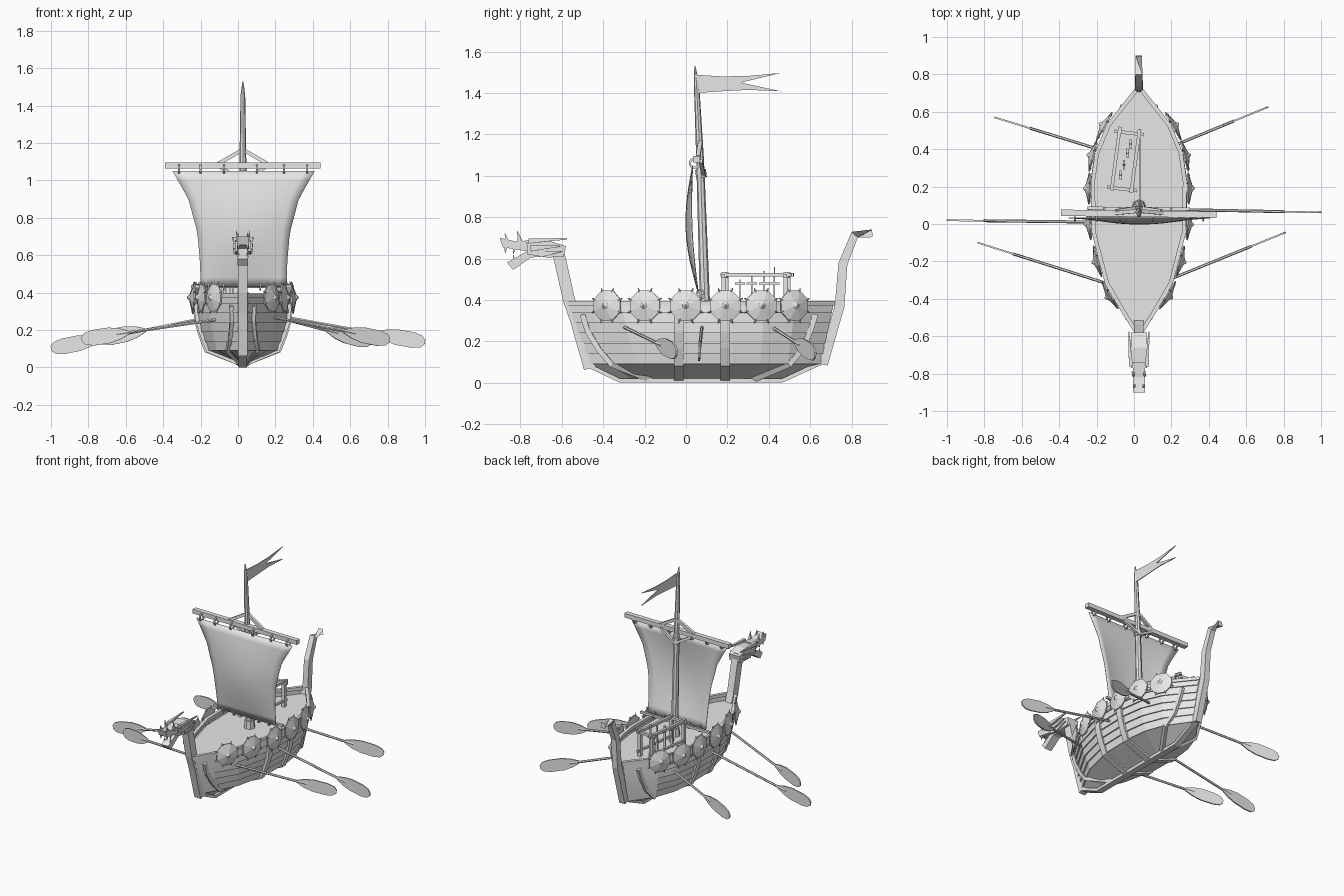
import bpy, bmesh, math
from mathutils import Vector, Matrix

if "Cube" in bpy.data.objects:
    bpy.data.objects.remove(bpy.data.objects["Cube"])

CX = 0.026                      # ship centreline
X, Y, Z = Vector((1, 0, 0)), Vector((0, 1, 0)), Vector((0, 0, 1))
grey = bpy.data.materials.new("plain_grey")
grey.diffuse_color = (0.8, 0.8, 0.8, 1)
grey.use_nodes = True
grey.node_tree.nodes["Principled BSDF"].inputs["Base Color"].default_value = grey.diffuse_color


def finish(name, bm, smooth=False):
    bmesh.ops.recalc_face_normals(bm, faces=bm.faces)
    me = bpy.data.meshes.new(name)
    bm.to_mesh(me)
    bm.free()
    me.materials.append(grey)
    ob = bpy.data.objects.new(name, me)
    bpy.context.collection.objects.link(ob)
    if smooth:
        for p in me.polygons:
            p.use_smooth = True
    return ob


def sweep(name, pts, w, h, up=Z, taper=1.0, sides=4):
    """Bar with a rectangular or round section along a path."""
    pts = [Vector(p) for p in pts]
    if sides == 4:
        sec = [(.5, .5), (-.5, .5), (-.5, -.5), (.5, -.5)]
    else:
        sec = [(.5 * math.cos(a), .5 * math.sin(a)) for a in
               [2 * math.pi * i / sides for i in range(sides)]]
    bm, rings, last = bmesh.new(), [], len(pts) - 1
    for i, p in enumerate(pts):
        t = (pts[min(i + 1, last)] - pts[max(i - 1, 0)]).normalized()
        s = t.cross(up).normalized()
        n = s.cross(t)
        k = 1 + (taper - 1) * i / last
        rings.append([bm.verts.new(p + s * (a * w * k) + n * (b * h * k)) for a, b in sec])
    m = len(sec)
    for r, q in zip(rings, rings[1:]):
        for i in range(m):
            bm.faces.new((r[i], r[(i + 1) % m], q[(i + 1) % m], q[i]))
    bm.faces.new(rings[0])
    bm.faces.new(rings[-1])
    return finish(name, bm)


def plate(name, pts, origin, u, v, thick):
    """Flat outline in the u, v plane given a thickness."""
    n = u.cross(v).normalized() * thick / 2
    bm = bmesh.new()
    a, b = [[bm.verts.new(origin + u * p + v * q + n * s) for p, q in pts] for s in (1, -1)]
    bm.faces.new(a)
    bm.faces.new(b[::-1])
    for i in range(len(pts)):
        j = (i + 1) % len(pts)
        bm.faces.new((a[i], a[j], b[j], b[i]))
    return finish(name, bm)


def side_plate(name, pts, width, x=CX):
    return plate(name, pts, Vector((x, 0, 0)), Y, Z, width)


def ring(name, loc, radius=0.022, tube=0.005):
    pts = [Vector(loc) + Vector((0, math.cos(a), math.sin(a))) * radius
           for a in [i * math.pi / 5 for i in range(11)]]
    return sweep(name, pts, tube * 2, tube * 2, X)


def interp(table, x):
    if x <= table[0][0]:
        return table[0][1]
    for (a, p), (b, q) in zip(table, table[1:]):
        if x <= b:
            return p + (q - p) * (x - a) / (b - a)
    return table[-1][1]


# Hull shape: plan outline, fullness by height, bow and stern ends by height
PLAN = [(0, .02), (.08, .085), (.2, .175), (.41, .245), (.62, .25), (.74, .228), (.857, .165), (1, .02)]
FULL = [(.015, 0), (.09, .76), (.17, .88), (.25, .97), (.32, 1), (.39, 1)]
BOW = [(.015, -.32), (.09, -.465), (.39, -.575)]
STERN = [(.015, .47), (.09, .65), (.39, .715)]


def half(y, z):
    b, s = interp(BOW, z), interp(STERN, z)
    return interp(PLAN, (y - b) / (s - b)) * interp(FULL, z)


def outline(z, off=0.0):
    b, s = interp(BOW, z), interp(STERN, z)
    f = interp(FULL, z)
    one = [(h * f + off, b + (s - b) * t) for t, h in PLAN]
    return ([Vector((CX + h, y, z)) for h, y in one],
            [Vector((CX - h, y, z)) for h, y in one])


# Lapped plank hull
bm = bmesh.new()
levels = [(.015, 0), (.09, .0)]
zs = [.09, .14, .19, .24, .29, .34, .39]
for lo, hi in zip(zs, zs[1:]):
    levels += [(lo, .009), (hi, 0)]
loops = []
for z, off in levels:
    r, l = outline(z, off)
    loops.append([bm.verts.new(p) for p in r + l[::-1]])
for a, b in zip(loops, loops[1:]):
    for i in range(len(a)):
        j = (i + 1) % len(a)
        bm.faces.new((a[i], a[j], b[j], b[i]))
bmesh.ops.remove_doubles(bm, verts=bm.verts, dist=0.0005)
finish("hull_planks", bm)

# Deck and gunwale
bm = bmesh.new()
r, l = outline(.345, -.003)
bm.faces.new([bm.verts.new(p) for p in r + l[::-1]])
deck = finish("deck", bm)
if deck.data.polygons[0].normal.z < 0:
    deck.data.flip_normals()
for side in outline(.385, -.004):
    sweep("gunwale", side, .022, .022)

# Ribs wrapped around the hull, upright amidships and raked at the ends
RIBS = [[(-.035, z) for z in (.35, .25, .17, .09, .015)],
        [(.19, z) for z in (.35, .25, .17, .09, .015)],
        [(-.5, .33), (-.475, .25), (-.42, .16), (-.36, .09), (-.17, .015)],
        [(.625, .33), (.6, .25), (.56, .16), (.5, .09), (.32, .015)]]
for path in RIBS:
    for sg in (1, -1):
        pts = [(CX + sg * (half(y, z) + .008), y, z) for y, z in path]
        sweep("rib", pts, .045 if path[0][0] == path[1][0] else .026, .02, X * sg + Z * -.3)

# Keel, stem and stern post
sweep("keel", [(CX, y, z) for y, z in [(-.475, .085), (-.32, .011), (.465, .011), (.66, .1)]], .045, .02)
sweep("stem", [(CX, y, z) for y, z in
               [(-.465, .07), (-.53, .3), (-.565, .4), (-.61, .6), (-.625, .66)]], .05, .058, Y)
sweep("stern_post", [(CX, y, z) for y, z in
                     [(.66, .09), (.742, .37), (.758, .575), (.815, .715), (.9, .722)]], .045, .05, Y + Z, .75)

# Carved beast head: skull, jaws, horns, teeth
side_plate("skull", [(-.59, .61), (-.58, .66), (-.66, .685), (-.77, .68), (-.765, .62), (-.67, .605)], .085)
side_plate("upper_jaw", [(-.74, .69), (-.74, .63), (-.885, .655), (-.9, .7), (-.82, .682)], .065)
side_plate("lower_jaw", [(-.69, .64), (-.76, .64), (-.865, .58), (-.835, .545), (-.75, .605), (-.69, .61)], .055)
for sg in (1, -1):
    x = CX + sg * .042
    sweep("horn", [(x, -.76, .685), (x + sg * .006, -.68, .69), (x + sg * .012, -.575, .695)], .022, .026, Z, .25)
    sweep("ear", [(x, -.75, .65), (x + sg * .01, -.61, .66)], .02, .03, Z, .2)
    sweep("cheek_fin", [(x, -.7, .62), (x + sg * .008, -.6, .635)], .015, .025, Z, .2)
    for y, z, dz in [(-.87, .655, -.03), (-.83, .65, -.028), (-.83, .59, .028)]:
        sweep("tooth", [(CX + sg * .024, y, z), (CX + sg * .024, y - .004, z + dz)], .011, .014, Y, .1)
    sweep("nostril_spike", [(CX + sg * .024, -.865, .685), (CX + sg * .026, -.875, .722)], .013, .018, Y, .1)
    sweep("brow_spike", [(CX + sg * .03, -.8, .675), (CX + sg * .035, -.815, .732)], .016, .026, Y, .1)

# Shields: shallow eight sided cones with rim nibs and a boss
for y in (-.373, -.195, 0, .19, .36, .515):
    for sg in (1, -1):
        z = .372
        slope = (half(y + .06, z) - half(y - .06, z)) / .12
        n = Vector((sg, -slope, .05)).normalized()
        m = Matrix.Translation(Vector((CX + sg * half(y, z), y, z)) + n * .016) @ \
            n.to_track_quat('Z', 'Y').to_matrix().to_4x4()
        bm = bmesh.new()
        turn = Matrix.Rotation(math.pi / 8, 4, 'Z')
        for r1, r2, d, zc in [(.08, .08, .007, 0), (.08, .018, .017, .012), (.018, .003, .014, .027)]:
            bmesh.ops.create_cone(bm, cap_ends=True, segments=8, radius1=r1, radius2=r2, depth=d,
                                  matrix=m @ turn @ Matrix.Translation((0, 0, zc)))
        for i in range(8):
            a = math.pi / 8 + i * math.pi / 4
            bmesh.ops.create_cone(bm, cap_ends=True, segments=4, radius1=.008, radius2=.001, depth=.022,
                                  matrix=m @ Matrix.Rotation(a, 4, 'Z') @ Matrix.Translation((.082, 0, 0))
                                  @ Matrix.Rotation(math.pi / 2, 4, 'Y'))
        finish("shield", bm)

# Oars: round shaft and flat rounded blade
BLADE = [(0, .01), (.05, .03), (.11, .042), (.2, .042), (.245, .032), (.265, .012)]
OARS = [((-.19, .4, .26), (-.745, .57, .15)), ((-.2, .01, .26), (-1, .02, .1)),
        ((-.155, -.315, .25), (-.835, -.1, .15)), ((.24, .43, .26), (.715, .625, .135)),
        ((.25, .077, .27), (1, .062, .135)), ((.23, -.28, .26), (.81, -.045, .145))]
for a, b in OARS:
    a, b = Vector(a), Vector(b)
    d = (b - a).normalized()
    v = d.cross(Z).normalized().cross(d)
    sweep("oar_shaft", [a - d * .06, b - d * .2], .016, .016, Z, 1, 6)
    plate("oar_blade", BLADE + [(p, -q) for p, q in reversed(BLADE)], b - d * .265, d, v, .009)

# Mast, yards and struts
sweep("mast", [(CX, .093, .34), (CX, .068, 1.08), (CX, .05, 1.46)], .05, .05, Y, .5, 8)
sweep("mast_tip", [(CX, .05, 1.455), (CX, .043, 1.53)], .025, .025, Y, .2, 8)
sweep("yard", [(-.39, .06, 1.08), (.44, .05, 1.08)], .034, .03)
sweep("lower_spar", [(-.25, .085, .432), (.3, .08, .432)], .016, .016)
for sg in (1, -1):
    sweep("upper_strut", [(CX, .07, 1.165), (CX + sg * .13, .058, 1.09)], .02, .02, Y)
    sweep("rear_strut", [(CX, .088, 1.0), (CX + sg * .12, .07, 1.07)], .018, .018, Y)
sweep("mast_band", [(CX, .075, .99), (CX, .07, 1.03)], .052, .052, Y, 1, 8)
sweep("mast_collar", [(CX, .093, .345), (CX, .091, .4)], .075, .075, Y, .85, 8)
for x in (-.315, -.2, -.075, .1, .245, .37):
    ring("yard_ring", (x, .04, 1.06))
for x in (-.16, -.075, .12, .2):
    ring("spar_ring", (x, .07, .432), .018, .004)

# Billowing sail
EDGE = [(.43, .23), (.56, .233), (.72, .247), (.9, .295), (1.05, .38)]
bm = bmesh.new()
N, M = 12, 12
grid = []
for i in range(N + 1):
    v = i / N
    z = .43 + .62 * v
    w = interp(EDGE, z)
    row = []
    for j in range(M + 1):
        u = 2 * j / M - 1
        y = .058 - .028 * v - math.sin(math.pi * v) * (.016 + .03 * (1 - u * u))
        row.append(bm.verts.new((.03 + u * w, y, z)))
    grid.append(row)
for a, b in zip(grid, grid[1:]):
    for j in range(M):
        bm.faces.new((a[j], a[j + 1], b[j + 1], b[j]))
sail = finish("sail", bm, True)
sol = sail.modifiers.new("cloth", 'SOLIDIFY')
sol.thickness = .004

# Swallow-tailed pennant
side_plate("pennant", [(.045, 1.488), (.17, 1.48), (.3, 1.482), (.46, 1.497), (.265, 1.45),
                       (.46, 1.408), (.3, 1.415), (.17, 1.408), (.05, 1.4)], .006, CX + .006)

# Weapon rack standing at a slant on the deck
A, B = Vector((-.12, .18, 0)), Vector((-.075, .52, 0))
across = Vector((.105, -.012, 0))
for k in (0, 1):
    o = across * k
    sweep("rack_rail", [A + o + Z * .522, B + o + Z * .522], .018, .018)
    sweep("rack_low_rail", [A + o + Z * .385, B + o + Z * .385], .014, .014)
    for t in (.04, .92):
        p = A.lerp(B, t) + o
        sweep("rack_post", [p + Z * .34, p + Z * .535], .022, .022, Y)
for t in (.04, .92):
    p = A.lerp(B, t)
    sweep("rack_crossbar", [p - across * .25 + Z * .515, p + across * 1.25 + Z * .515], .018, .018)
for i, t in enumerate((.25, .42, .6, .75)):
    p = A.lerp(B, t) + across * (.35 + .1 * i)
    sweep("sword_blade", [p + Z * .35, p + Z * (.5 + .02 * i)], .008, .016, X, .8)
    sweep("sword_guard", [p + Z * .48 - Y * .025, p + Z * .48 + Y * .025], .012, .01)
